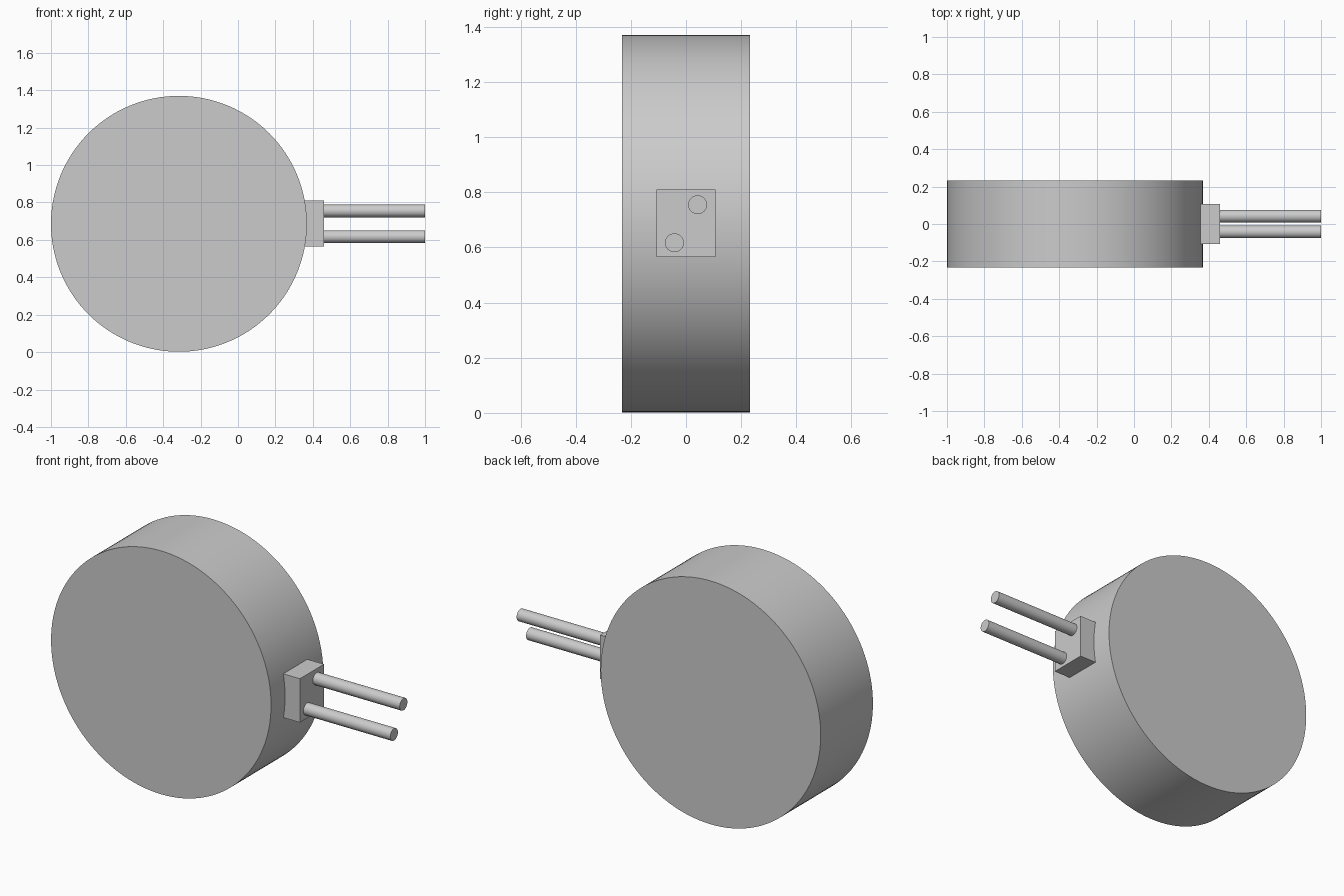
import bpy
import math

default = bpy.data.objects.get("Cube")
if default:
    bpy.data.objects.remove(default, do_unlink=True)

# Single light grey material
grey = bpy.data.materials.new("light_grey")
grey.use_nodes = True
colour = (0.6, 0.6, 0.6, 1)
grey.diffuse_color = colour
grey.node_tree.nodes["Principled BSDF"].inputs["Base Color"].default_value = colour


def finish(name):
    obj = bpy.context.object
    obj.name = name
    obj.data.materials.append(grey)
    return obj


def cylinder(name, radius, depth, location, rotation, sides):
    bpy.ops.mesh.primitive_cylinder_add(
        vertices=sides, radius=radius, depth=depth,
        location=location, rotation=rotation)
    bpy.ops.object.shade_smooth_by_angle(angle=math.radians(30))
    return finish(name)


quarter = math.pi / 2
mid_z = 0.686

# Round body, its axis running front to back
cylinder("disc_body", 0.684, 0.464, (-0.316, 0, mid_z), (quarter, 0, 0), 128)

# Terminal block sunk into the rim
bpy.ops.mesh.primitive_cube_add(size=1, location=(0.395, 0, mid_z + 0.002))
block = finish("terminal_block")
block.scale = (0.13, 0.214, 0.246)
bpy.ops.object.transform_apply(location=False, rotation=False, scale=True)

# Two pins set diagonally on the block
for name, side in (("upper_pin", 1), ("lower_pin", -1)):
    cylinder(name, 0.034, 0.56, (0.72, 0.042 * side, mid_z + 0.069 * side),
             (0, quarter, 0), 48)
